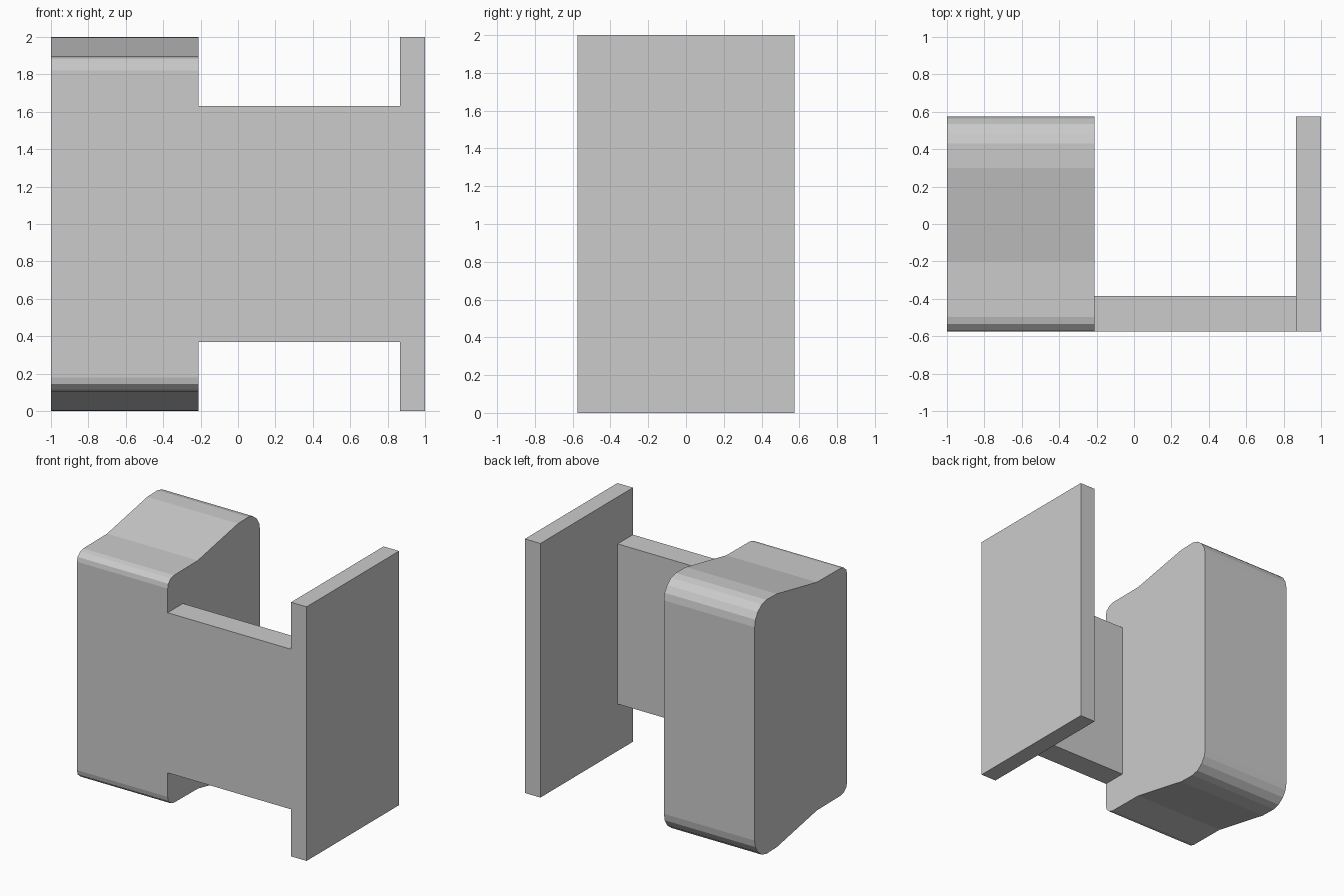
import bpy, bmesh

if "Cube" in bpy.data.objects:
    bpy.data.objects.remove(bpy.data.objects["Cube"])


def make_object(name, bm):
    bmesh.ops.recalc_face_normals(bm, faces=bm.faces)
    mesh = bpy.data.meshes.new(name)
    bm.to_mesh(mesh)
    bm.free()
    obj = bpy.data.objects.new(name, mesh)
    bpy.context.collection.objects.link(obj)
    return obj


def box(name, x, y, z):
    bm = bmesh.new()
    bmesh.ops.create_cube(bm, size=1)
    for v in bm.verts:
        v.co = [(b[0] + b[1]) / 2 + c * (b[1] - b[0]) for b, c in zip((x, y, z), v.co)]
    return make_object(name, bm)


def extrude_profile(name, profile, x0, x1):
    bm = bmesh.new()
    face = bm.faces.new([bm.verts.new((x0, y, z)) for y, z in profile])
    ext = bmesh.ops.extrude_face_region(bm, geom=[face], use_keep_orig=True)
    moved = [g for g in ext["geom"] if isinstance(g, bmesh.types.BMVert)]
    bmesh.ops.translate(bm, verts=moved, vec=(x1 - x0, 0, 0))
    return make_object(name, bm)


# Contoured block: upper half of the side profile, front to back, mirrored about z = 1
upper = [(-0.575, 1.82), (-0.567, 1.855), (-0.535, 1.885), (-0.497, 1.895),
         (-0.2, 1.898), (0.3, 1.997), (0.43, 2.0), (0.485, 1.985),
         (0.535, 1.945), (0.565, 1.895), (0.575, 1.84)]
lower = [(y, 2 - z) for y, z in reversed(upper)]
extrude_profile("contoured_block", upper + lower, -1, -0.21)

# Thin web joining the block to the plate along the front
box("connecting_web", (-0.21, 0.865), (-0.575, -0.385), (0.37, 1.63))

# Flat end plate
box("end_plate", (0.865, 1), (-0.575, 0.575), (0, 2))
